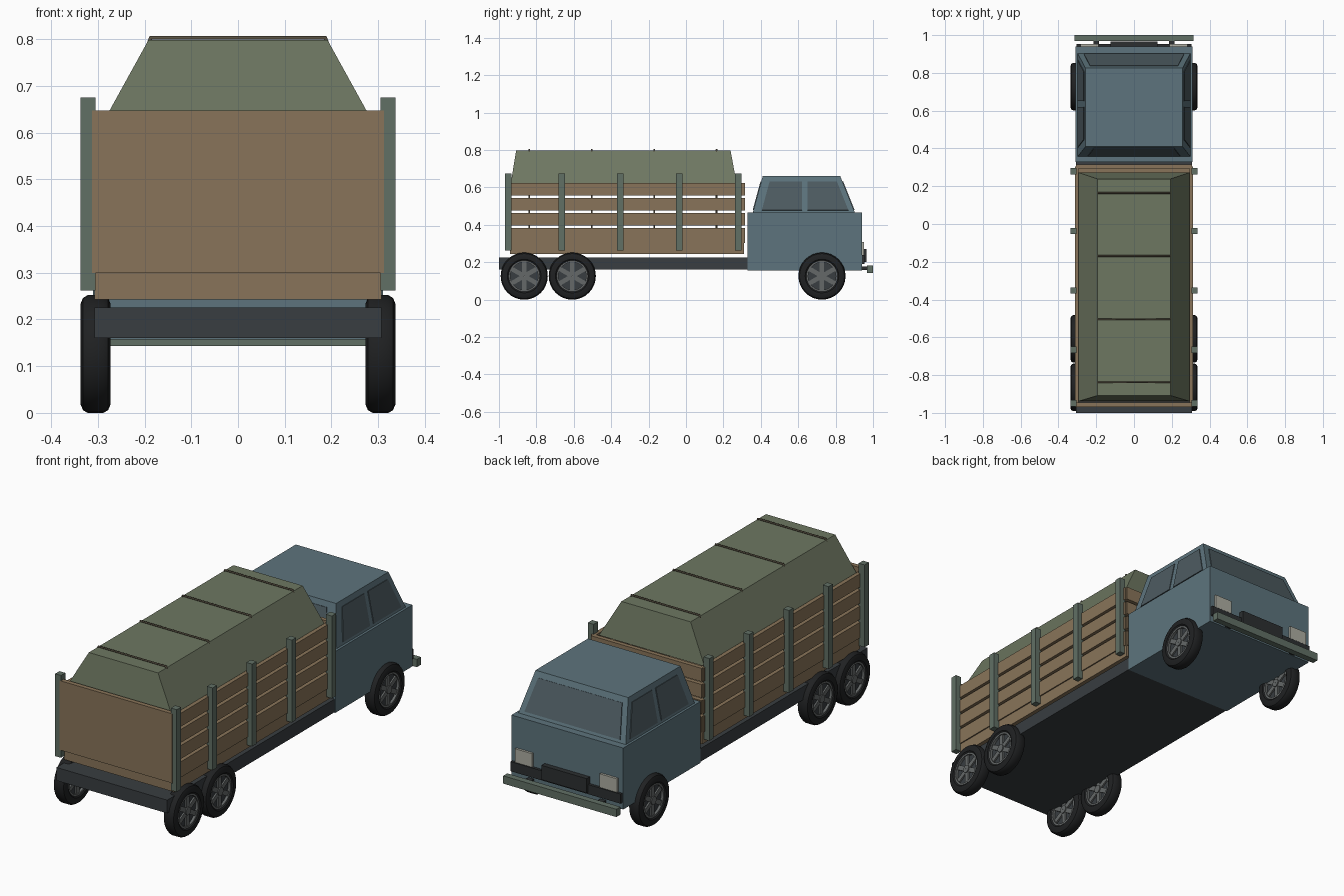
import bpy, bmesh
from math import pi, cos, sin
from mathutils import Vector

if "Cube" in bpy.data.objects:
    bpy.data.objects.remove(bpy.data.objects["Cube"])


def material(name, rgb):
    m = bpy.data.materials.new(name)
    m.diffuse_color = (*rgb, 1)
    m.use_nodes = True
    m.node_tree.nodes["Principled BSDF"].inputs["Base Color"].default_value = m.diffuse_color
    return m


PAINT = material("cab_paint", (0.11, 0.175, 0.205))
GLASS = material("glass", (0.075, 0.105, 0.12))
WOOD = material("wood", (0.25, 0.175, 0.10))
CANVAS = material("canvas", (0.155, 0.185, 0.12))
POST = material("post_metal", (0.12, 0.16, 0.13))
FRAME = material("frame_metal", (0.04, 0.047, 0.052))
DARK = material("dark_trim", (0.025, 0.028, 0.03))
RUBBER = material("rubber", (0.014, 0.015, 0.016))
STEEL = material("steel", (0.13, 0.14, 0.14))
LAMP = material("lamp", (0.42, 0.42, 0.36))
ROPE = material("rope", (0.09, 0.075, 0.05))


def mesh_object(name, verts, faces, mat):
    me = bpy.data.meshes.new(name)
    me.from_pydata(verts, [], faces)
    bm = bmesh.new()
    bm.from_mesh(me)
    bmesh.ops.recalc_face_normals(bm, faces=bm.faces)
    bm.to_mesh(me)
    bm.free()
    me.materials.append(mat)
    ob = bpy.data.objects.new(name, me)
    bpy.context.collection.objects.link(ob)
    return ob


def frustum(name, base, top, z0, z1, mat):
    """Box whose base and top rectangles (half x, y min, y max) may differ."""
    verts = [(sx * hx, y, z) for (hx, a, b), z in ((base, z0), (top, z1))
             for sx, y in ((-1, a), (1, a), (1, b), (-1, b))]
    faces = [(3, 2, 1, 0), (4, 5, 6, 7)] + [(i, (i + 1) % 4, (i + 1) % 4 + 4, i + 4) for i in range(4)]
    return mesh_object(name, verts, faces, mat)


def box(name, x0, x1, y0, y1, z0, z1, mat):
    ob = frustum(name, ((x1 - x0) / 2, y0, y1), ((x1 - x0) / 2, y0, y1), z0, z1, mat)
    for v in ob.data.vertices:
        v.co.x += (x0 + x1) / 2
    return ob


def pane(name, corners, mat, t=0.004):
    """Thin slab centred on a flat quad."""
    c = [Vector(p) for p in corners]
    n = (c[1] - c[0]).cross(c[3] - c[0]).normalized() * t
    faces = [(3, 2, 1, 0), (4, 5, 6, 7)] + [(i, (i + 1) % 4, (i + 1) % 4 + 4, i + 4) for i in range(4)]
    return mesh_object(name, [p - n for p in c] + [p + n for p in c], faces, mat)


def lathe(name, profile, centre, mat, seg=32):
    """Closed (x, radius) profile turned around the x axis."""
    k = len(profile)
    verts = [(centre[0] + x, centre[1] + r * cos(2 * pi * i / seg), centre[2] + r * sin(2 * pi * i / seg))
             for i in range(seg) for x, r in profile]
    faces = [(i * k + j, i * k + (j + 1) % k, (i + 1) % seg * k + (j + 1) % k, (i + 1) % seg * k + j)
             for i in range(seg) for j in range(k)]
    ob = mesh_object(name, verts, faces, mat)
    bpy.context.view_layer.objects.active = ob
    ob.select_set(True)
    bpy.ops.object.shade_smooth_by_angle(angle=0.6)
    ob.select_set(False)
    return ob


# chassis and bed floor
box("chassis", -0.307, 0.307, -1.0, 0.34, 0.16, 0.226, FRAME)
box("bed_floor", -0.307, 0.307, -0.94, 0.31, 0.243, 0.305, WOOD)

# slatted sides, headboard and tailgate
for i in range(4):
    z = 0.315 + 0.081 * i
    z0 = z - 0.012 if i == 0 else z
    for s, side in ((-1, "left"), (1, "right")):
        a, b = sorted((s * 0.293, s * 0.313))
        box(f"{side}_plank_{i}", a, b, -0.945, 0.305, z0, z + 0.067, WOOD)
    box(f"headboard_plank_{i}", -0.307, 0.307, 0.293, 0.315, z0, z + 0.067, WOOD)
box("tailgate", -0.313, 0.313, -0.968, -0.945, 0.30, 0.648, WOOD)

# stake posts
for i, y in enumerate((-0.95, -0.665, -0.352, -0.037, 0.279)):
    box(f"right_post_{i}", 0.305, 0.337, y - 0.017, y + 0.017, 0.262, 0.675, POST)
    box(f"left_post_{i}", -0.337, -0.305, y - 0.017, y + 0.017, 0.262, 0.675, POST)

# canvas cover and hoops
frustum("canvas_cover", (0.293, -0.938, 0.272), (0.192, -0.908, 0.238), 0.615, 0.798, CANVAS)
for i in range(4):
    y = -0.838 + 0.334 * i
    cu = bpy.data.curves.new(f"hoop_{i}", "CURVE")
    cu.dimensions = "3D"
    cu.bevel_depth = 0.005
    cu.bevel_resolution = 1
    sp = cu.splines.new("POLY")
    pts = [(-0.215, 0.3), (-0.2, 0.77), (-0.187, 0.803), (0.187, 0.803), (0.2, 0.77), (0.215, 0.3)]
    sp.points.add(len(pts) - 1)
    for p, (x, z) in zip(sp.points, pts):
        p.co = (x, y, z, 1)
    ob = bpy.data.objects.new(f"hoop_{i}", cu)
    cu.materials.append(ROPE)
    bpy.context.collection.objects.link(ob)

# cab body and greenhouse
box("cab_body", -0.31, 0.31, 0.328, 0.94, 0.157, 0.465, PAINT)
Z0, Z1 = 0.465, 0.66
BASE, TOP = (0.298, 0.357, 0.903), (0.257, 0.41, 0.825)
frustum("cab_top", BASE, TOP, Z0, Z1, PAINT)


def at(z):
    t = (z - Z0) / (Z1 - Z0)
    return [a + (b - a) * t for a, b in zip(BASE, TOP)]


# windows
lo, hi = 0.478, 0.632
(hx0, r0, f0), (hx1, r1, f1) = at(lo), at(hi)
m = 0.03
pane("windscreen", [(-hx0 + m, f0, lo), (hx0 - m, f0, lo), (hx1 - m, f1, hi), (-hx1 + m, f1, hi)], GLASS)
pane("rear_window", [(-hx0 + 0.05, r0, lo), (hx0 - 0.05, r0, lo), (hx1 - 0.05, r1, hi), (-hx1 + 0.05, r1, hi)], GLASS)
for s, side in ((-1, "left"), (1, "right")):
    for nm, a, b, c, d in (("rear", r0 + 0.045, 0.62, 0.62, r1 + 0.045),
                           ("front", 0.65, f0 - m, f1 - m, 0.65)):
        pane(f"{side}_{nm}_side_window",
             [(s * hx0, a, lo), (s * hx0, b, lo), (s * hx1, c, hi), (s * hx1, d, hi)], GLASS)

# nose details
box("lower_trim", -0.305, 0.305, 0.935, 0.954, 0.19, 0.238, DARK)
box("grille", -0.125, 0.125, 0.935, 0.966, 0.20, 0.272, DARK)
box("bumper", -0.314, 0.314, 0.968, 1.0, 0.143, 0.182, POST)
for s, side in ((-1, "left"), (1, "right")):
    box(f"{side}_bumper_bracket", s * 0.2 - 0.015, s * 0.2 + 0.015, 0.93, 0.97, 0.159, 0.178, DARK)
    box(f"{side}_headlight", s * 0.235 - 0.048, s * 0.235 + 0.048, 0.935, 0.952, 0.24, 0.308, LAMP)

# wheels: tyre, rim, disc, spokes, hub
R = 0.126
for axle, y in (("rear", -0.865), ("middle", -0.608), ("front", 0.727)):
    for s, side in ((-1, "left"), (1, "right")):
        c, n = (s * 0.305, y, R), f"{side}_{axle}"
        lathe(n + "_tyre", [(-0.026, 0.082), (-0.032, 0.09), (-0.032, 0.108), (-0.027, 0.12), (-0.017, R),
                            (0.017, R), (0.027, 0.12), (0.032, 0.108), (0.032, 0.09), (0.026, 0.082)], c, RUBBER)
        lathe(n + "_rim", [(-0.027, 0.074), (-0.027, 0.084), (0.027, 0.084), (0.027, 0.074)], c, STEEL)
        lathe(n + "_disc", [(-0.014, 0.001), (-0.014, 0.076), (0.014, 0.076), (0.014, 0.001)], c, FRAME)
        lathe(n + "_hub", [(-0.027, 0.001), (-0.027, 0.02), (0.027, 0.02), (0.027, 0.001)], c, STEEL, 16)
        for k in range(6):
            sp = box(f"{n}_spoke_{k}", -0.022, 0.022, 0.012, 0.078, -0.012, 0.012, STEEL)
            sp.location = c
            sp.rotation_euler.x = k * pi / 3 + pi / 6
